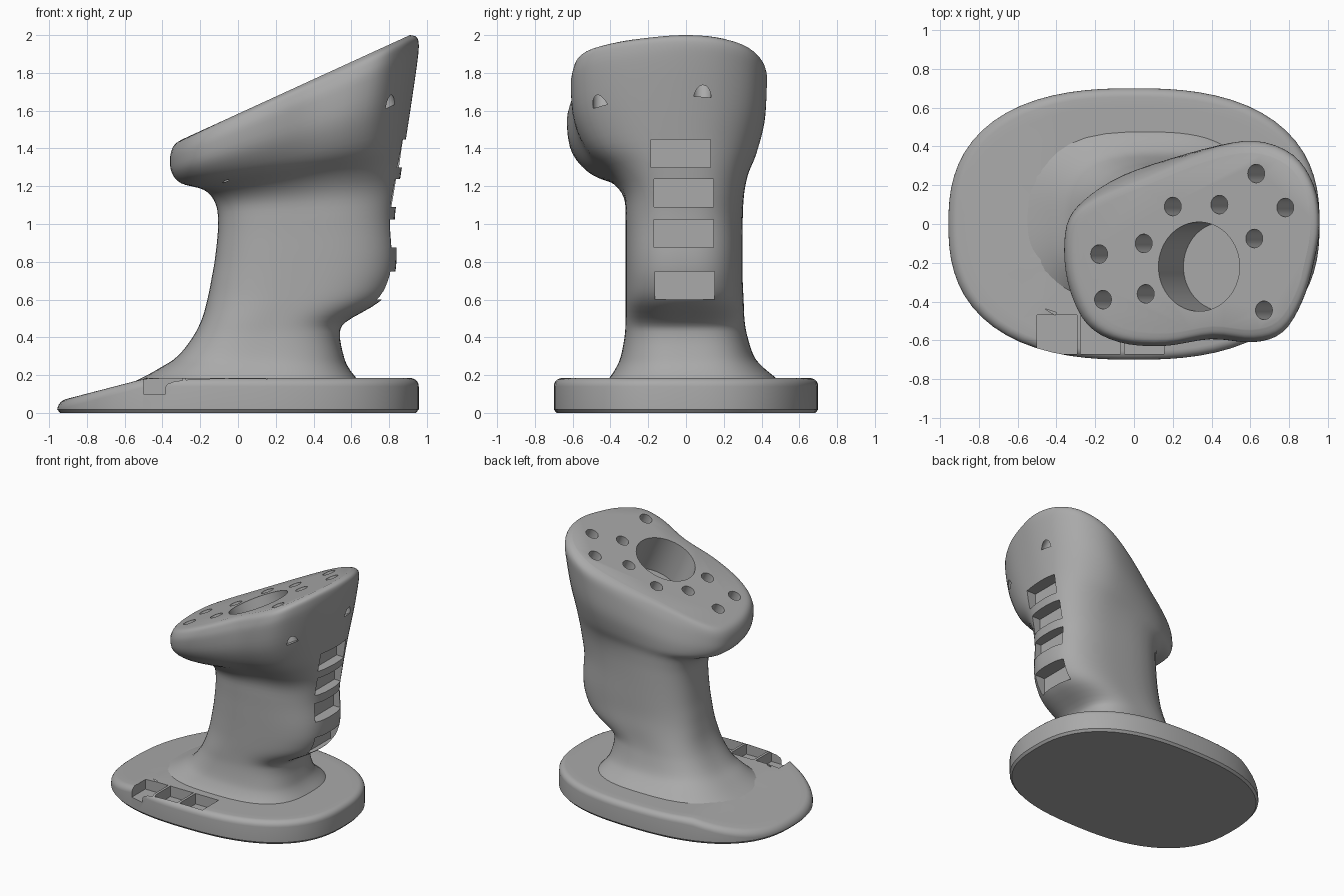
import bpy
import math
from mathutils import Vector

if "Cube" in bpy.data.objects:
    bpy.data.objects.remove(bpy.data.objects["Cube"], do_unlink=True)

SIDES = 72

grey = bpy.data.materials.new("matte grey")
grey.use_nodes = True
grey_value = (0.4, 0.4, 0.4, 1)
grey.diffuse_color = grey_value
grey.node_tree.nodes["Principled BSDF"].inputs["Base Color"].default_value = grey_value


def spline(a, b, c, d, t):
    """Smooth blend from b to c, applied to each number of the rows."""
    return [0.5 * (2 * q + (r - p) * t + (2 * p - 5 * q + 4 * r - s) * t ** 2
                   + (3 * q - p - 3 * r + s) * t ** 3)
            for p, q, r, s in zip(a, b, c, d)]


def superellipse_radius(angle, power):
    total = abs(math.cos(angle)) ** power + abs(math.sin(angle)) ** power
    return total ** (-1 / power)


def loft(name, rings):
    """Skin a stack of equal rings and cap both ends."""
    count = len(rings[0])
    verts = [p for ring in rings for p in ring]
    faces = []
    for r in range(len(rings) - 1):
        for i in range(count):
            j = (i + 1) % count
            low, high = r * count, (r + 1) * count
            faces.append((low + i, low + j, high + j, high + i))
    faces.append(tuple(reversed(range(count))))
    faces.append(tuple(range(len(verts) - count, len(verts))))
    mesh = bpy.data.meshes.new(name)
    mesh.from_pydata(verts, [], faces)
    mesh.materials.append(grey)
    obj = bpy.data.objects.new(name, mesh)
    bpy.context.collection.objects.link(obj)
    return obj


def carve(obj, cutter):
    """Subtract the active cutter from a part, then discard it."""
    cutter.data.materials.append(grey)
    mod = obj.modifiers.new("pocket", "BOOLEAN")
    mod.operation = "DIFFERENCE"
    mod.solver = "EXACT"
    mod.object = cutter
    bpy.context.view_layer.objects.active = obj
    bpy.ops.object.modifier_apply(modifier=mod.name)
    bpy.data.objects.remove(cutter, do_unlink=True)


def carve_box(obj, low, high):
    low, high = Vector(low), Vector(high)
    bpy.ops.mesh.primitive_cube_add(size=1, location=(low + high) / 2)
    cutter = bpy.context.object
    cutter.scale = high - low
    carve(obj, cutter)


def finish(obj):
    bpy.ops.object.select_all(action="DESELECT")
    obj.select_set(True)
    bpy.context.view_layer.objects.active = obj
    bpy.ops.object.shade_smooth_by_angle(angle=math.radians(32))


# Base plate: rounded slab whose top ramps down towards its right end
def base_height(x):
    ramp = max(0, -0.48 - x)
    return 0.185 - 0.26 * ramp


def base_ring(inset, drop=None, level=0):
    ring = []
    for i in range(SIDES):
        a = math.tau * i / SIDES
        r = superellipse_radius(a, 2.5)
        x = (0.957 - inset) * r * math.cos(a)
        y = (0.7 - inset) * r * math.sin(a)
        ring.append((x, y, level if drop is None else base_height(x) - drop))
    return ring


base_rings = [base_ring(0.015), base_ring(0, level=0.018)]
for step in range(6):
    a = math.pi / 2 * step / 5
    base_rings.append(base_ring(0.045 * (1 - math.cos(a)), 0.045 * (1 - math.sin(a))))
base_rings += [base_ring(0.1 * k, 0) for k in range(1, 7)]
base = loft("base", base_rings)

# Three open pockets along the front edge of the base
for left in (-0.5, -0.275, -0.05):
    carve_box(base, (left, -0.67, 0.1), (left + 0.205, -0.47, 0.3))
finish(base)

# Head outline, scaled to a unit box
head_points = [(0.96, 0), (0.93, 0.2), (0.82, 0.36), (0.62, 0.43), (0.37, 0.38),
               (0.05, 0.25), (-0.2, 0.14), (-0.33, 0.03), (-0.36, -0.14),
               (-0.33, -0.34), (-0.24, -0.52), (-0.08, -0.61), (0.15, -0.63),
               (0.4, -0.59), (0.62, -0.61), (0.77, -0.56), (0.87, -0.4), (0.93, -0.2)]
head_points = [((x - 0.3) / 0.66, (y + 0.1) / 0.53) for x, y in head_points]
n = len(head_points)
outline = []
for i in range(n):
    around = [head_points[(i + k) % n] for k in (-1, 0, 1, 2)]
    outline += [spline(*around, t / 4) for t in range(4)]

# Grip sections: right x and z, left x and z, front y, back y, head blend
sections = [
    (-0.7, 0.1, 0.68, 0.12, -0.47, 0.53, 0),
    (-0.52, 0.18, 0.63, 0.18, -0.41, 0.48, 0),
    (-0.41, 0.24, 0.585, 0.24, -0.37, 0.41, 0),
    (-0.32, 0.3, 0.56, 0.3, -0.345, 0.36, 0),
    (-0.24, 0.4, 0.54, 0.41, -0.325, 0.325, 0),
    (-0.19, 0.5, 0.57, 0.48, -0.32, 0.31, 0),
    (-0.16, 0.61, 0.75, 0.59, -0.32, 0.305, 0),
    (-0.14, 0.71, 0.82, 0.7, -0.32, 0.3, 0),
    (-0.12, 0.83, 0.84, 0.83, -0.32, 0.3, 0),
    (-0.105, 1.0, 0.83, 1.02, -0.32, 0.3, 0),
    (-0.12, 1.11, 0.85, 1.18, -0.33, 0.31, 0.1),
    (-0.18, 1.18, 0.87, 1.31, -0.4, 0.335, 0.3),
    (-0.3, 1.215, 0.89, 1.45, -0.53, 0.38, 0.55),
    (-0.35, 1.27, 0.92, 1.65, -0.61, 0.42, 0.75),
    (-0.36, 1.34, 0.95, 1.86, -0.63, 0.43, 0.9),
    (-0.35, 1.395, 0.957, 1.95, -0.62, 0.425, 1),
    (-0.325, 1.43, 0.945, 1.99, -0.6, 0.4, 1),
    (-0.28, 1.455, 0.91, 2.0, -0.56, 0.365, 1),
]


def grip_ring(section):
    x0, z0, x1, z1, y0, y1, blend = section
    ring = []
    for u, v in outline:
        a = math.atan2(v, u)
        r = superellipse_radius(a, 2.8)
        u = u * blend + r * math.cos(a) * (1 - blend)
        v = v * blend + r * math.sin(a) * (1 - blend)
        s = (u + 1) / 2
        ring.append((x0 + (x1 - x0) * s, y0 + (y1 - y0) * (v + 1) / 2, z0 + (z1 - z0) * s))
    return ring


grip_rings = []
last = len(sections) - 1
for i in range(last):
    around = [sections[min(max(i + k, 0), last)] for k in (-1, 0, 1, 2)]
    grip_rings += [grip_ring(spline(*around, t / 4)) for t in range(4)]
grip_rings.append(grip_ring(sections[last]))
grip = loft("grip", grip_rings)

# Bores square to the sloping top: one large socket and ten small holes
slope = (2.0 - 1.455) / (0.91 + 0.28)
tilt = math.atan(slope)
axis = Vector((-math.sin(tilt), 0, math.cos(tilt)))


def bore(x, y, radius, depth, sides):
    above = 0.2
    mouth = Vector((x, y, 1.455 + slope * (x + 0.28)))
    bpy.ops.mesh.primitive_cylinder_add(
        vertices=sides, radius=radius, depth=depth + above,
        location=mouth + axis * (above - depth) / 2, rotation=(0, -tilt, 0))
    carve(grip, bpy.context.object)


bore(0.335, -0.22, 0.23, 0.31, 64)
for x, y in [(0.63, 0.26), (0.2, 0.09), (0.44, 0.1), (0.78, 0.085), (-0.18, -0.155),
             (0.05, -0.1), (0.62, -0.075), (-0.16, -0.39), (0.06, -0.36), (0.67, -0.445)]:
    bore(x, y, 0.048, 0.3, 24)

# Four finger pockets up the outer face of the grip
for y, z, floor in [(-0.165, 0.6, 0.72), (-0.17, 0.875, 0.75),
                    (-0.17, 1.09, 0.76), (-0.185, 1.3, 0.79)]:
    carve_box(grip, (floor, y, z), (1.1, y + 0.315, z + 0.148))
finish(grip)
